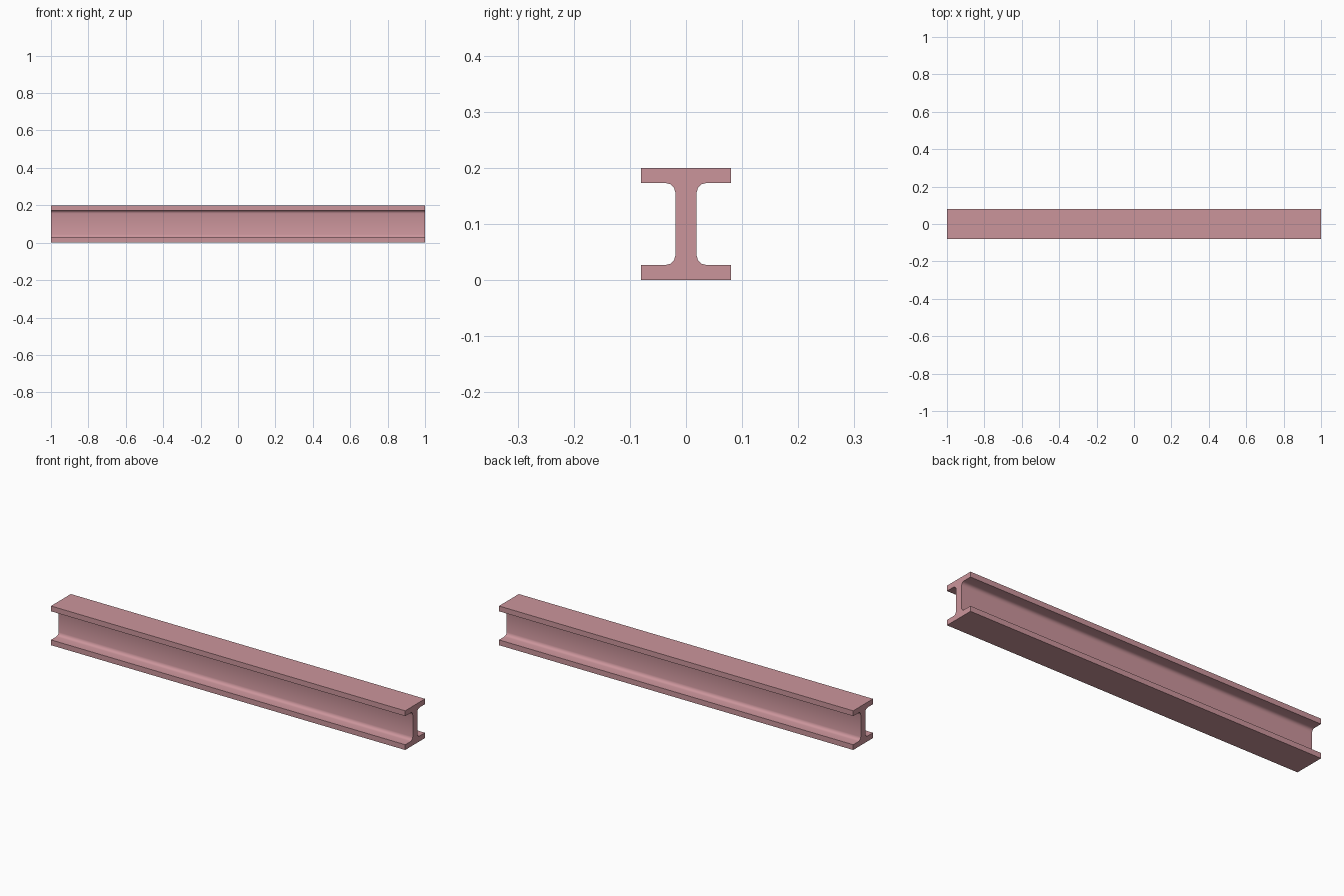
import bpy, bmesh, math

if "Cube" in bpy.data.objects:
    bpy.data.objects.remove(bpy.data.objects["Cube"])

LENGTH, HEIGHT = 2.0, 0.2
FLANGE, THICK = 0.08, 0.027     # flange half width and thickness
WEB, FILLET, SEGS = 0.019, 0.017, 3

# Quarter profile (y, z relative to beam centre): flange edge, then root fillet
h = HEIGHT / 2
quarter = [(FLANGE, h), (FLANGE, h - THICK)]
for i in range(SEGS + 1):
    a = math.radians(90 + 90 * i / SEGS)
    quarter.append((WEB + FILLET + FILLET * math.cos(a),
                    h - THICK - FILLET + FILLET * math.sin(a)))

# Mirror into the full I-shaped outline
half = quarter + [(y, -z) for y, z in reversed(quarter)]
outline = half + [(-y, z) for y, z in reversed(half)]

# Extrude the outline along x
bm = bmesh.new()
face = bm.faces.new([bm.verts.new((-LENGTH / 2, y, z + h)) for y, z in outline])
ext = bmesh.ops.extrude_face_region(bm, geom=[face], use_keep_orig=True)
moved = [g for g in ext["geom"] if isinstance(g, bmesh.types.BMVert)]
bmesh.ops.translate(bm, verts=moved, vec=(LENGTH, 0, 0))
bmesh.ops.recalc_face_normals(bm, faces=bm.faces)

mesh = bpy.data.meshes.new("steel_beam")
bm.to_mesh(mesh)
bm.free()
beam = bpy.data.objects.new("steel_beam", mesh)
bpy.context.collection.objects.link(beam)

# Dusty pink paint
paint = bpy.data.materials.new("pink_paint")
paint.diffuse_color = (0.60, 0.30, 0.33, 1)
paint.use_nodes = True
paint.node_tree.nodes["Principled BSDF"].inputs["Base Color"].default_value = paint.diffuse_color
mesh.materials.append(paint)

# Smooth fillets, sharp flange edges
bpy.context.view_layer.objects.active = beam
beam.select_set(True)
bpy.ops.object.shade_smooth_by_angle(angle=math.radians(40))
